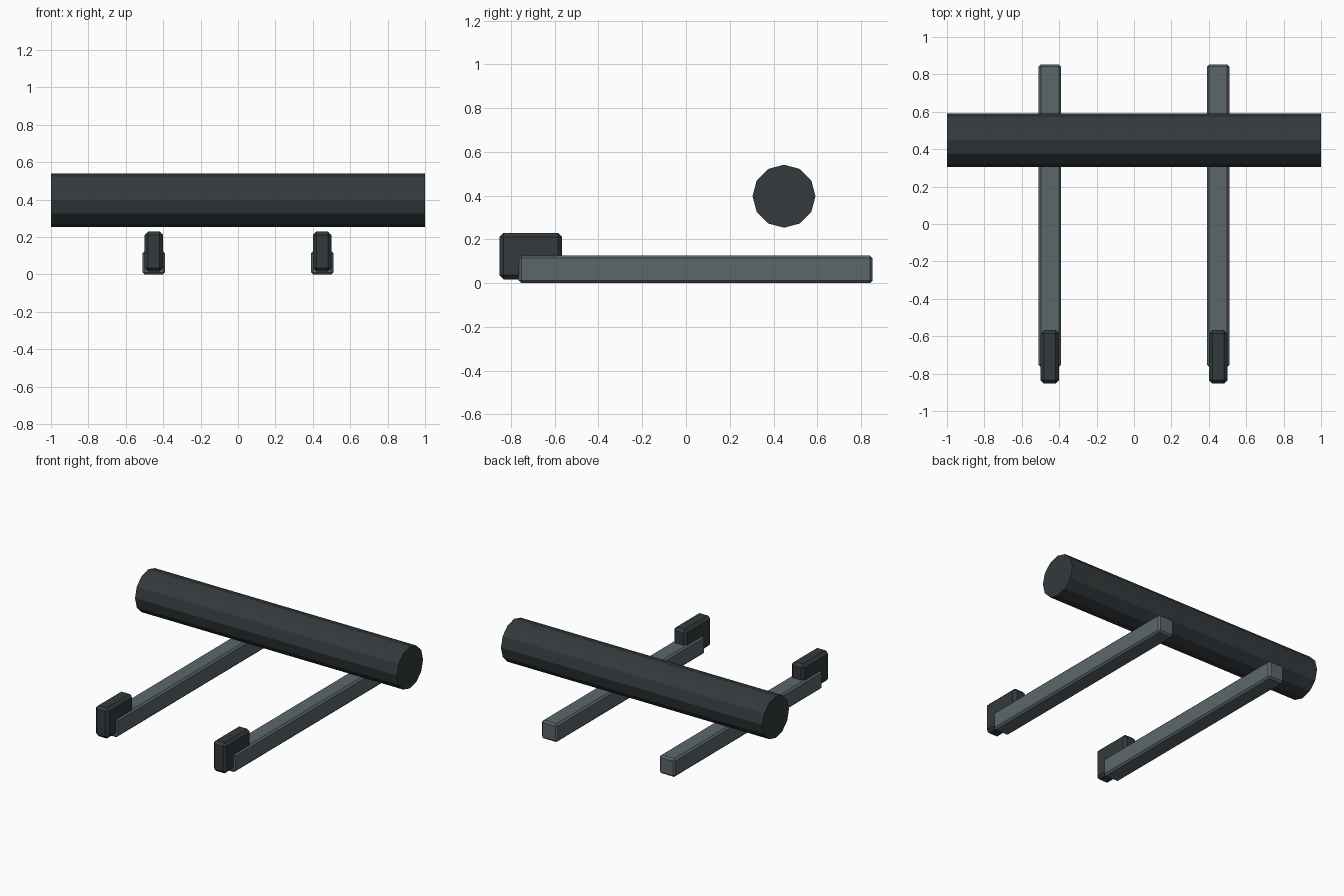
import bpy, math

if "Cube" in bpy.data.objects:
    bpy.data.objects.remove(bpy.data.objects["Cube"])


def material(name, color):
    m = bpy.data.materials.new(name)
    m.diffuse_color = (*color, 1)
    m.use_nodes = True
    m.node_tree.nodes["Principled BSDF"].inputs["Base Color"].default_value = m.diffuse_color
    return m


dark = material("dark_rubber", (0.033, 0.042, 0.046))
steel = material("steel_grey", (0.105, 0.135, 0.147))


def bevelled_box(name, lo, hi, bevel, mat):
    loc = [(a + b) / 2 for a, b in zip(lo, hi)]
    bpy.ops.mesh.primitive_cube_add(size=1, location=loc)
    ob = bpy.context.object
    ob.name = name
    ob.scale = [b - a for a, b in zip(lo, hi)]
    bpy.ops.object.transform_apply(location=False, rotation=False, scale=True)
    mod = ob.modifiers.new("bevel", 'BEVEL')
    mod.width = bevel
    mod.segments = 1
    ob.data.materials.append(mat)
    return ob


# Twelve-sided cross roller, lying along x with a corner at the top
bpy.ops.mesh.primitive_cylinder_add(vertices=12, radius=0.144, depth=2,
                                    location=(0, 0.448, 0.397),
                                    rotation=(0, math.pi / 2, 0))
roller = bpy.context.object
roller.name = "cross_roller"
roller.data.materials.append(dark)

# Floor rails with an upright stop block at the front of each
for side, x in (("left", -0.45), ("right", 0.45)):
    bevelled_box(side + "_rail", (x - 0.06, -0.765, 0), (x + 0.06, 0.853, 0.126),
                 0.012, steel)
    bevelled_box(side + "_stop_block", (x - 0.05, -0.853, 0.017),
                 (x + 0.05, -0.567, 0.23), 0.019, dark)
